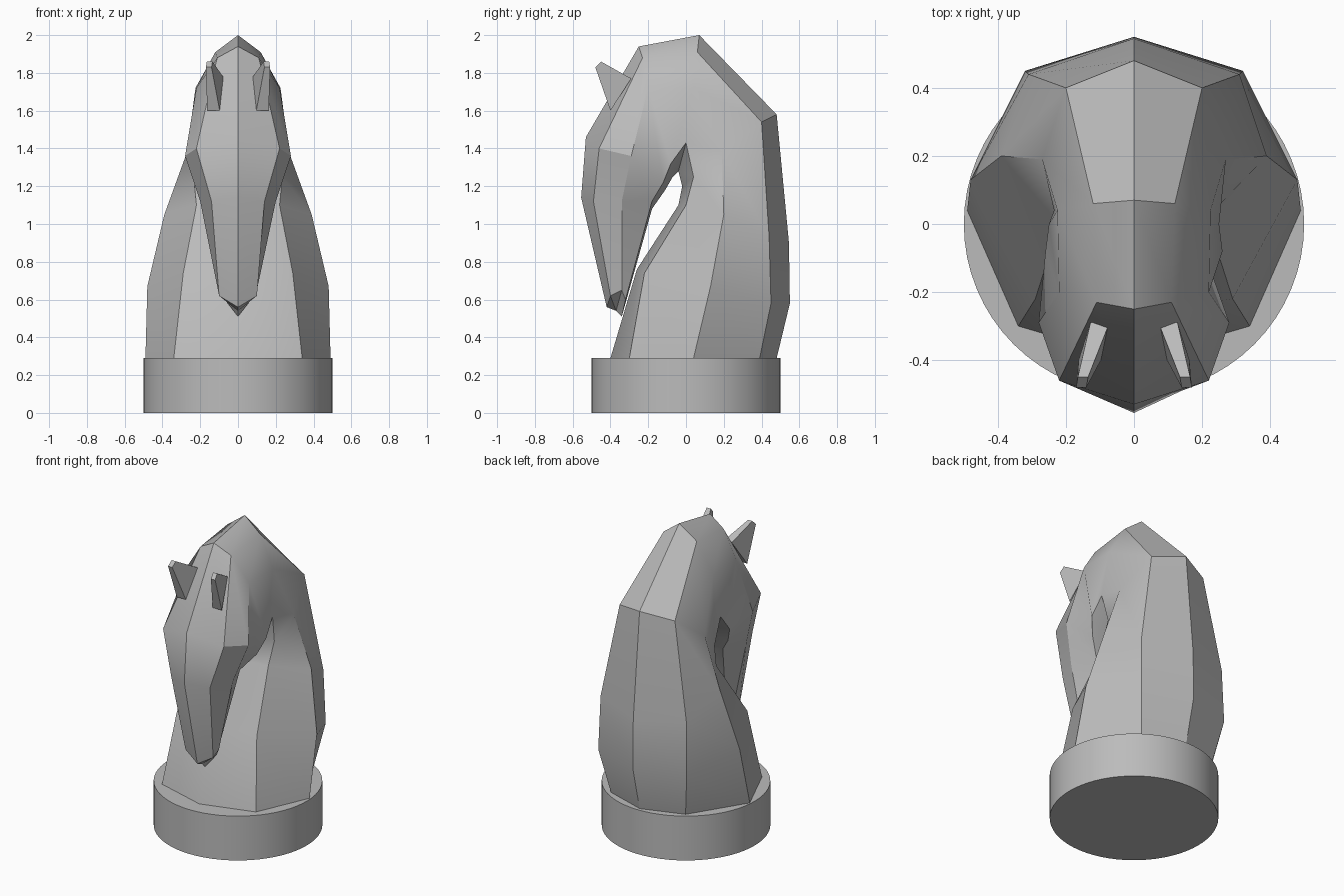
import bpy
import bmesh
import math

start_cube = bpy.data.objects.get("Cube")
if start_cube:
    bpy.data.objects.remove(start_cube, do_unlink=True)

grey = bpy.data.materials.new("stone grey")
grey.use_nodes = True
grey_tone = (0.5, 0.5, 0.5, 1)
grey.diffuse_color = grey_tone
grey.node_tree.nodes["Principled BSDF"].inputs["Base Color"].default_value = grey_tone


def finish(bm, name, angle=30):
    """Turn a bmesh into a grey object with smooth shading and sharp creases."""
    bmesh.ops.recalc_face_normals(bm, faces=bm.faces)
    mesh = bpy.data.meshes.new(name)
    bm.to_mesh(mesh)
    bm.free()
    mesh.materials.append(grey)
    obj = bpy.data.objects.new(name, mesh)
    bpy.context.collection.objects.link(obj)
    bpy.ops.object.select_all(action="DESELECT")
    obj.select_set(True)
    bpy.context.view_layer.objects.active = obj
    bpy.ops.object.shade_smooth_by_angle(angle=math.radians(angle))
    return obj


# Round base
bm = bmesh.new()
bmesh.ops.create_cone(bm, cap_ends=True, segments=64, radius1=0.5, radius2=0.5, depth=0.29)
bmesh.ops.translate(bm, verts=bm.verts, vec=(0, 0, 0.145))
finish(bm, "round_base")

# Lengthwise rails of the body, from the base over the crown to the nose.
# Centre rails hold (y, z); side rails hold (x, y, z).
spine = [(.48, .29), (.55, .58), (.545, .9), (.48, 1.58), (.07, 2),
         (-.25, 1.94), (-.53, 1.46), (-.555, 1.14), (-.42, .56)]
crest = [(.27, .39, .29), (.32, .45, .58), (.31, .44, .93), (.2, .4, 1.54), (.12, .06, 1.91),
         (.11, -.23, 1.88), (.22, -.46, 1.4), (.14, -.49, 1.12), (.1, -.4, .62)]
flank = [(.49, .04, .29), (.48, .13, .67), (.39, .2, 1.05), (.27, .19, 1.38), (.225, .04, 1.72),
         (.22, -.2, 1.72), (.28, -.29, 1.36), (.2, -.34, 1.12), (.1, -.34, .65)]
jaw = [(.34, -.3, .29), (.29, -.22, .74), (.22, 0, 1.1), (.235, .04, 1.25), (.25, 0, 1.43),
       (.26, -.08, 1.32), (.22, -.12, 1.22), (.14, -.18, 1.12), (.07, -.32, .6)]
throat = [(-.4, .29), (-.26, .76), (-.04, 1.1), (-.02, 1.2), (-.04, 1.28),
          (-.07, 1.25), (-.11, 1.18), (-.18, 1.08), (-.34, .51)]

# Neck and head: loft closed rings between the mirrored rails
bm = bmesh.new()
rings = []
for top, a, b, c, under in zip(spine, crest, flank, jaw, throat):
    half = [a, b, c]
    other = [(-x, y, z) for x, y, z in reversed(half)]
    loop = [(0, *top)] + half + [(0, *under)] + other
    rings.append([bm.verts.new(p) for p in loop])
for low, high in zip(rings, rings[1:]):
    for i in range(len(low)):
        j = (i + 1) % len(low)
        bm.faces.new((low[i], low[j], high[j], high[i]))
bm.faces.new(rings[0])
nose = rings[-1]
tip = bm.verts.new((0, -.37, .54))
for i in range(len(nose)):
    bm.faces.new((nose[i], nose[(i + 1) % len(nose)], tip))
finish(bm, "neck_and_head")


# Ears: thin blades given by (centre x, half width, y, z)
def ear(name, side):
    blade = [(.13, .033, -.4, 1.6), (.155, .015, -.48, 1.83),
             (.15, .015, -.45, 1.86), (.1, .028, -.29, 1.77)]
    bm = bmesh.new()
    inner, outer = [[bm.verts.new((side * (x + s * w), y, z)) for x, w, y, z in blade]
                    for s in (-1, 1)]
    bm.faces.new(inner)
    bm.faces.new(outer)
    for i in range(len(blade)):
        j = (i + 1) % len(blade)
        bm.faces.new((inner[i], inner[j], outer[j], outer[i]))
    finish(bm, name, 20)


ear("left_ear", 1)
ear("right_ear", -1)
